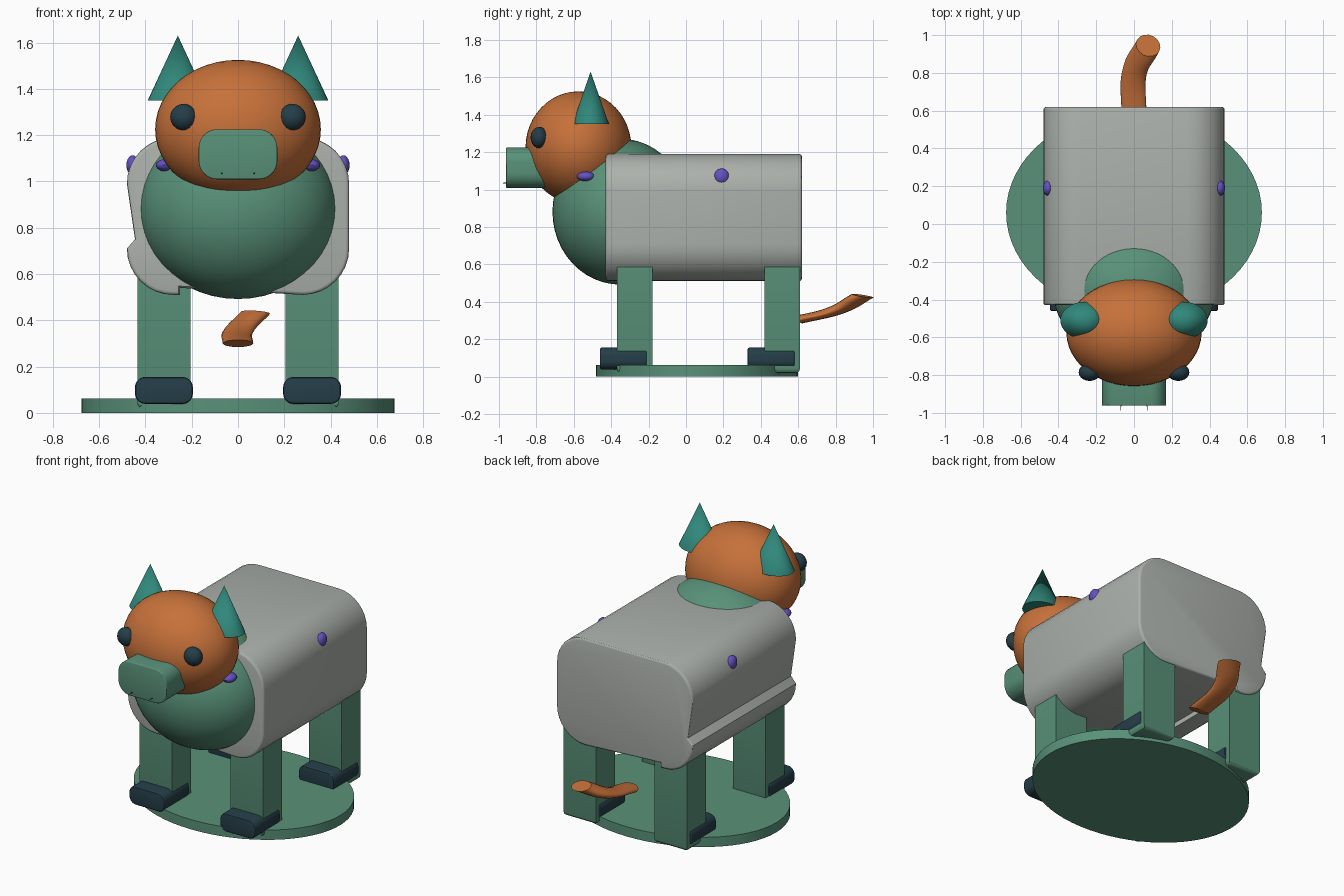
import bpy, bmesh, math
from mathutils import Matrix, Vector

cube = bpy.data.objects.get("Cube")
if cube:
    bpy.data.objects.remove(cube, do_unlink=True)


def material(name, rgb):
    m = bpy.data.materials.new(name)
    m.use_nodes = True
    m.diffuse_color = (*rgb, 1)
    m.node_tree.nodes["Principled BSDF"].inputs["Base Color"].default_value = (*rgb, 1)
    return m


GREEN = material("sage green", (0.098, 0.283, 0.188))
ORANGE = material("burnt orange", (0.57, 0.165, 0.042))
GREY = material("warm grey", (0.41, 0.44, 0.41))
TEAL = material("teal", (0.03, 0.246, 0.2))
NAVY = material("dark navy", (0.018, 0.048, 0.065))
PURPLE = material("purple", (0.127, 0.084, 0.55))


def finish(name, bm, mat, smooth=30):
    bmesh.ops.recalc_face_normals(bm, faces=bm.faces)
    mesh = bpy.data.meshes.new(name)
    bm.to_mesh(mesh)
    bm.free()
    obj = bpy.data.objects.new(name, mesh)
    bpy.context.collection.objects.link(obj)
    mesh.materials.append(mat)
    bpy.ops.object.select_all(action="DESELECT")
    obj.select_set(True)
    bpy.context.view_layer.objects.active = obj
    bpy.ops.object.shade_smooth_by_angle(angle=math.radians(smooth))
    return obj


def ellipsoid(name, center, radii, mat, segs=40):
    bm = bmesh.new()
    bmesh.ops.create_uvsphere(bm, u_segments=segs, v_segments=segs // 2, radius=1,
                              matrix=Matrix.Translation(center) @ Matrix.Diagonal((*radii, 1)))
    return finish(name, bm, mat)


def cone(name, center, radii, height, mat, top=0, rot=None, segs=32):
    bm = bmesh.new()
    turn = rot or Matrix()
    bmesh.ops.create_cone(bm, cap_ends=True, segments=segs, radius1=1, radius2=top, depth=height,
                          matrix=Matrix.Translation(center) @ turn @ Matrix.Diagonal((*radii, 1, 1)))
    return finish(name, bm, mat)


def corner(cx, cz, r, start, steps=8):
    """Quarter-circle of a profile, counterclockwise."""
    angles = [math.radians(start + 90 * i / steps) for i in range(steps + 1)]
    return [(cx + r * math.cos(a), cz + r * math.sin(a)) for a in angles]


def rounded(cx, cz, hx, hz, r):
    x, z = hx - r, hz - r
    return (corner(cx + x, cz + z, r, 0) + corner(cx - x, cz + z, r, 90)
            + corner(cx - x, cz - z, r, 180) + corner(cx + x, cz - z, r, 270))


def prism(name, profile, y0, y1, mat, bevel=0):
    """Extrude an x-z profile along y and soften its two end rims."""
    bm = bmesh.new()
    face = bm.faces.new([bm.verts.new((x, y0, z)) for x, z in profile])
    new = bmesh.ops.extrude_face_region(bm, geom=[face], use_keep_orig=True)["geom"]
    for v in new:
        if isinstance(v, bmesh.types.BMVert):
            v.co.y = y1
    if bevel:
        rims = [e for e in bm.edges if abs(e.verts[0].co.y - e.verts[1].co.y) < 1e-6]
        bmesh.ops.bevel(bm, geom=rims, offset=bevel, segments=3, profile=0.5, affect="EDGES")
    return finish(name, bm, mat)


def box(name, center, size, mat, bevel):
    bm = bmesh.new()
    bmesh.ops.create_cube(bm, size=1, matrix=Matrix.Translation(center) @ Matrix.Diagonal((*size, 1)))
    low = [e for e in bm.edges if all(v.co.z < center[2] for v in e.verts)]
    bmesh.ops.bevel(bm, geom=low, offset=bevel, segments=3, profile=0.5, affect="EDGES")
    return finish(name, bm, mat)


# Oval stand
cone("base", (0, 0.06, 0.031), (0.677, 0.54), 0.062, GREEN, top=1, segs=64)

# Barrel body, with a crease along the right flank and a step underneath
outline = (corner(0.28, 0.99, 0.2, 0) + corner(-0.28, 0.99, 0.2, 90) + [(-0.445, 0.75)]
           + corner(-0.28, 0.71, 0.2, 180) + [(-0.25, 0.51), (-0.25, 0.54)]
           + corner(0.28, 0.71, 0.2, 270))
prism("body", outline, -0.43, 0.62, GREY, 0.015)

# Chest and head
ellipsoid("chest", (0, -0.352, 0.882), (0.43, 0.362, 0.39), GREEN, 48)
ellipsoid("head", (0, -0.575, 1.225), (0.358, 0.283, 0.3), ORANGE, 48)
prism("snout", rounded(0, 1.117, 0.17, 0.108, 0.08), -0.962, -0.65, GREEN, 0.006)

# Paired details and limbs
for side, s in (("left", 1), ("right", -1)):
    cone(f"{side}_ear", (s * 0.26, -0.51, 1.49), (0.13, 0.098), 0.28, TEAL)
    ellipsoid(f"{side}_eye", (s * 0.235, -0.785, 1.278), (0.058, 0.046, 0.057), NAVY, 20)
    ellipsoid(f"{side}_body_button", (s * 0.455, 0.19, 1.07), (0.027, 0.04, 0.043), PURPLE, 20)
    ellipsoid(f"{side}_chest_button", (s * 0.315, -0.535, 1.07), (0.04, 0.048, 0.026), PURPLE, 20)
    cone(f"{side}_whisker", (s * 0.07, -0.97, 1.035), (0.004, 0.004), 0.04, NAVY,
         rot=Matrix.Rotation(math.pi / 2, 4, "X"), segs=8)
    for end, y in (("front", -0.275), ("back", 0.515)):
        box(f"{end}_{side}_leg", (s * 0.32, y, 0.31), (0.23, 0.19, 0.58), GREEN, 0.025)
        prism(f"{end}_{side}_foot", rounded(s * 0.32, 0.097, 0.125, 0.058, 0.045),
              y - 0.185, y + 0.065, NAVY, 0.008)

# Flattened, bent tail
FLAT = 0.3
curve = bpy.data.curves.new("tail", "CURVE")
curve.dimensions = "3D"
curve.bevel_depth = 0.066
curve.bevel_resolution = 6
curve.use_fill_caps = True
spline = curve.splines.new("BEZIER")
path = [(0, 0.58, 0.3), (0, 0.79, 0.35), (0.075, 0.945, 0.432)]
spline.bezier_points.add(len(path) - 1)
for point, (x, y, z) in zip(spline.bezier_points, path):
    point.co = Vector((x, y, z / FLAT))
    point.handle_left_type = point.handle_right_type = "AUTO"
tail = bpy.data.objects.new("tail", curve)
tail.scale.z = FLAT
curve.materials.append(ORANGE)
bpy.context.collection.objects.link(tail)
